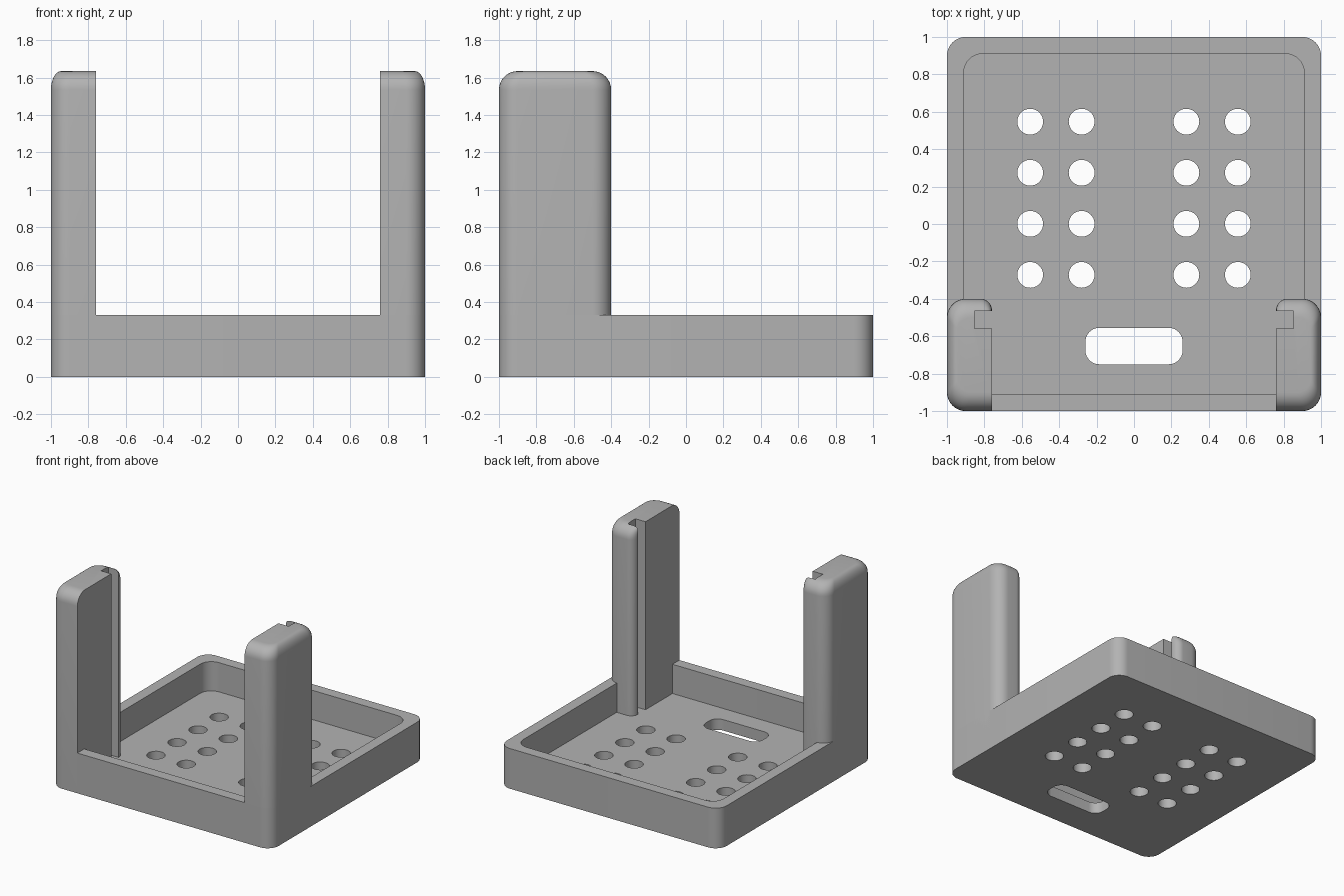
import bpy, bmesh
from math import pi, sin, cos

if "Cube" in bpy.data.objects:
    bpy.data.objects.remove(bpy.data.objects["Cube"])

grey = bpy.data.materials.new("plain grey")
grey.use_nodes = True
colour = (0.45, 0.45, 0.45, 1)
grey.diffuse_color = colour
grey.node_tree.nodes["Principled BSDF"].inputs["Base Color"].default_value = colour

WALL, RIM, FLOOR, TOP = 0.09, 0.33, 0.09, 1.635
ROUND = 0.1


def outline(x0, x1, y0, y1, radii, steps=10):
    """Counter-clockwise rectangle; radii start at the low-x, low-y corner."""
    corners = [(x0, y0, 1, 1), (x1, y0, -1, 1), (x1, y1, -1, -1), (x0, y1, 1, -1)]
    points = []
    for i, ((x, y, sx, sy), r) in enumerate(zip(corners, radii)):
        if r == 0:
            points.append((x, y))
            continue
        for k in range(steps + 1):
            a = pi + i * pi / 2 + k * pi / 2 / steps
            points.append((x + sx * r + r * cos(a), y + sy * r + r * sin(a)))
    return points


def loft(bm, layers):
    """Skin a stack of (outline, height) layers and cap both ends."""
    rings = [[bm.verts.new((x, y, z)) for x, y in pts] for pts, z in layers]
    for low, high in zip(rings, rings[1:]):
        for i in range(len(low)):
            j = (i + 1) % len(low)
            bm.faces.new((low[i], low[j], high[j], high[i]))
    bm.faces.new(rings[0][::-1])
    bm.faces.new(rings[-1])


def make(name, bm):
    bmesh.ops.recalc_face_normals(bm, faces=bm.faces[:])
    mesh = bpy.data.meshes.new(name)
    bm.to_mesh(mesh)
    bm.free()
    mesh.materials.append(grey)
    ob = bpy.data.objects.new(name, mesh)
    bpy.context.collection.objects.link(ob)
    return ob


def activate(ob):
    bpy.ops.object.select_all(action="DESELECT")
    ob.select_set(True)
    bpy.context.view_layer.objects.active = ob


def cut(ob, bm):
    cutter = make("cutter", bm)
    cutter.hide_render = True
    mod = ob.modifiers.new("cut", "BOOLEAN")
    mod.operation, mod.solver, mod.object = "DIFFERENCE", "EXACT", cutter
    activate(ob)
    bpy.ops.object.modifier_apply(modifier=mod.name)
    bpy.data.objects.remove(cutter)


def smooth(ob):
    activate(ob)
    bpy.ops.object.shade_smooth_by_angle(angle=pi / 6)


# Tray body
bm = bmesh.new()
body = outline(-1, 1, -1, 1, [ROUND] * 4)
loft(bm, [(body, 0), (body, RIM)])
tray = make("tray", bm)

# Tray cavity
bm = bmesh.new()
inside = 1 - WALL
cavity = outline(-inside, inside, -inside, inside, [ROUND] * 4)
loft(bm, [(cavity, FLOOR), (cavity, 1)])
cut(tray, bm)

# Floor holes and cable slot
bm = bmesh.new()
for x in (-0.555, -0.28, 0.28, 0.555):
    for row in range(4):
        y = 0.547 - row * 0.273
        r = 0.069
        hole = outline(x - r, x + r, y - r, y + r, [r] * 4)
        # drop the doubled points where the quarter arcs meet
        hole = [p for i, p in enumerate(hole) if i % 11 != 10]
        loft(bm, [(hole, -0.1), (hole, 0.2)])
slot = outline(-0.26, 0.26, -0.75, -0.555, [0.075] * 4)
loft(bm, [(slot, -0.1), (slot, 0.2)])
cut(tray, bm)
smooth(tray)

# Upright posts, each with a rounded top and a vertical groove
for name, side in (("left_post", 1), ("right_post", -1)):
    plan = outline(0.76, 1, -1, -0.4, [0, ROUND, ROUND, 0.06])
    layers = [(plan, FLOOR / 2)]
    for k in range(9):
        a = k * pi / 16
        inset = 1 - cos(a)
        sx, sy = 1 - 0.055 * inset / 0.24, 1 - ROUND * inset / 0.3
        ring = [(0.76 + (x - 0.76) * sx, -0.7 + (y + 0.7) * sy) for x, y in plan]
        layers.append((ring, TOP - ROUND + ROUND * sin(a)))
    bm = bmesh.new()
    loft(bm, [([(side * x, y) for x, y in pts], z) for pts, z in layers])
    post = make(name, bm)

    bm = bmesh.new()
    groove = outline(0.7, 0.852, -0.56, -0.465, [0] * 4)
    groove = [(side * x, y) for x, y in groove]
    loft(bm, [(groove, 0), (groove, 2)])
    cut(post, bm)
    smooth(post)
